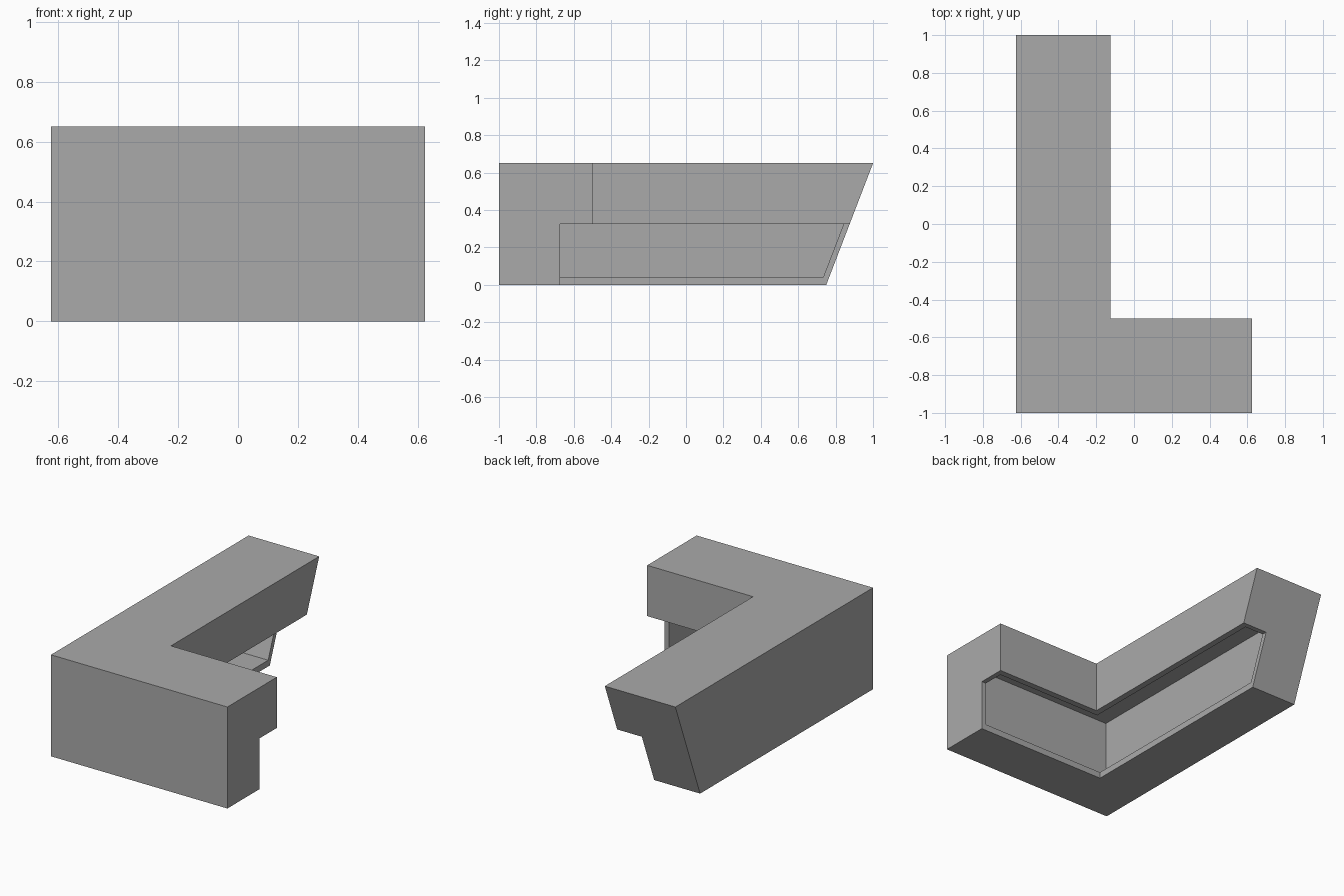
import bpy, bmesh

cube = bpy.data.objects.get("Cube")
if cube:
    bpy.data.objects.remove(cube, do_unlink=True)

LEFT, RIGHT, FRONT, HEIGHT = -0.625, 0.625, -1.0, 0.65
WALL, CAP = 0.04, 0.032
SLOPE = 0.25 / HEIGHT

grey = bpy.data.materials.new("plain grey")
grey.use_nodes = True
colour = (0.4, 0.4, 0.4, 1)
grey.diffuse_color = colour
grey.node_tree.nodes["Principled BSDF"].inputs["Base Color"].default_value = colour


def sweep_around_corner(name, profile, inset=0):
    """Sweep a (depth, height) profile along the L, ending on a sloped plane."""
    bm = bmesh.new()
    rings = [
        [bm.verts.new((RIGHT - inset, FRONT + d, z)) for d, z in profile],
        [bm.verts.new((LEFT + d, FRONT + d, z)) for d, z in profile],
        [bm.verts.new((LEFT + d, 0.75 + SLOPE * z - inset, z)) for d, z in profile],
    ]
    n = len(profile)
    for a, b in zip(rings, rings[1:]):
        for i in range(n):
            j = (i + 1) % n
            bm.faces.new((a[i], a[j], b[j], b[i]))
    bm.faces.new(rings[0])
    bm.faces.new(rings[-1])
    bmesh.ops.recalc_face_normals(bm, faces=bm.faces)
    mesh = bpy.data.meshes.new(name)
    bm.to_mesh(mesh)
    bm.free()
    mesh.materials.append(grey)
    obj = bpy.data.objects.new(name, mesh)
    bpy.context.collection.objects.link(obj)
    return obj


# L-shaped body with an overhanging upper half
body = sweep_around_corner("corner_cove_shell", [
    (0, 0), (0.325, 0), (0.325, 0.325), (0.5, 0.325), (0.5, HEIGHT), (0, HEIGHT)])

# Hollow leaving thin walls, end caps and an open inner lower side
hollow = sweep_around_corner("hollow_cutter", [
    (WALL, WALL), (0.5 - WALL, WALL),
    (0.5 - WALL, HEIGHT - WALL), (WALL, HEIGHT - WALL)], CAP)
hollow.hide_render = True

cut = body.modifiers.new("hollow", 'BOOLEAN')
cut.operation = 'DIFFERENCE'
cut.solver = 'EXACT'
cut.object = hollow
bpy.context.view_layer.objects.active = body
bpy.ops.object.modifier_apply(modifier=cut.name)
bpy.data.objects.remove(hollow, do_unlink=True)
